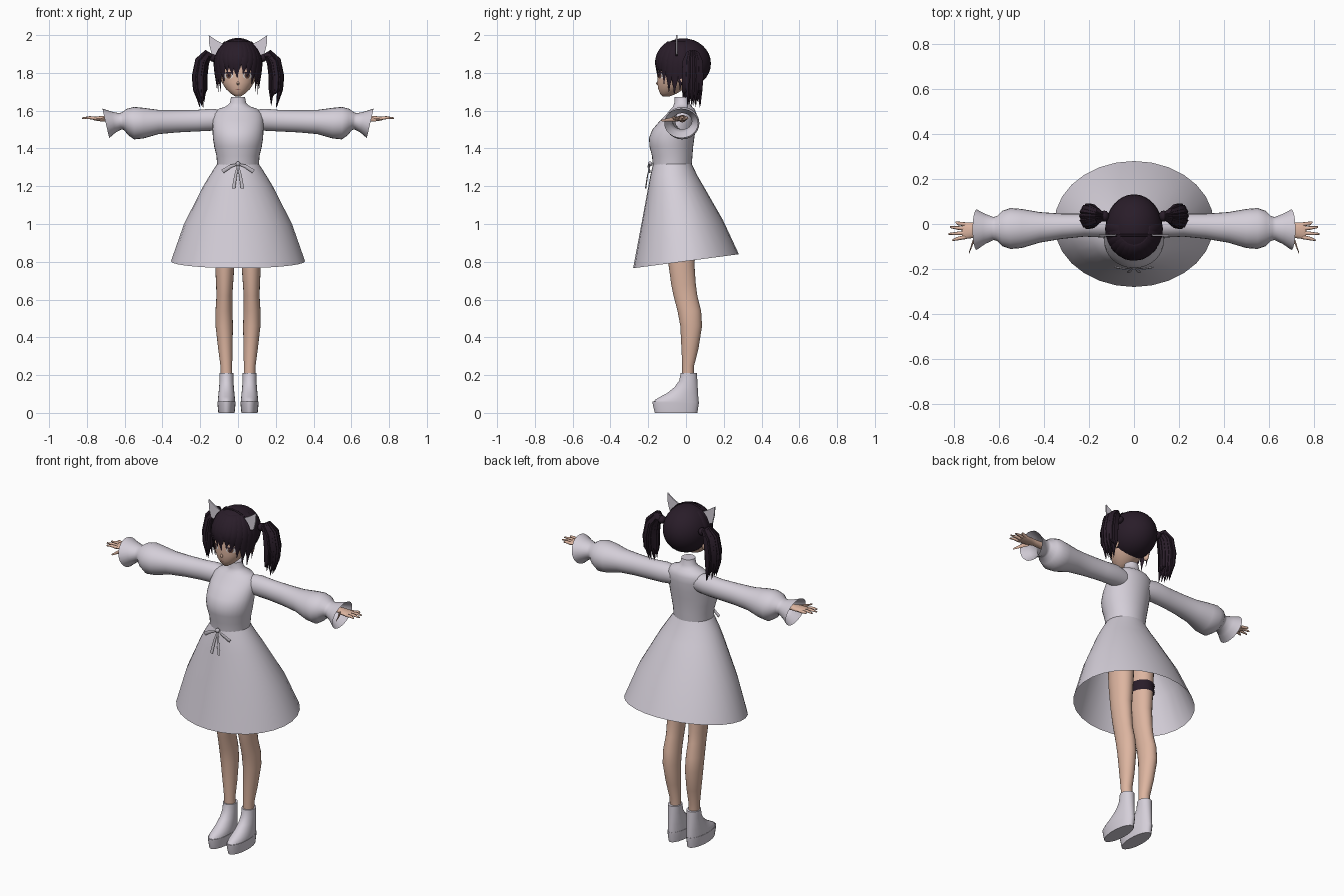
import bpy, bmesh, math, random
from mathutils import Vector as V

if "Cube" in bpy.data.objects:
    bpy.data.objects.remove(bpy.data.objects["Cube"])
random.seed(4)
parts = []


def material(name, *rgb):
    m = bpy.data.materials.new(name)
    m.use_nodes = True
    m.diffuse_color = (*rgb, 1)
    m.node_tree.nodes["Principled BSDF"].inputs["Base Color"].default_value = (*rgb, 1)
    return m


cloth = material("pale lilac cloth", 0.66, 0.62, 0.69)
trim = material("grey ribbon", 0.52, 0.49, 0.54)
skin = material("skin", 0.72, 0.46, 0.35)
hair = material("dark plum hair", 0.022, 0.012, 0.022)
white = material("eye white", 0.75, 0.7, 0.7)
brown = material("brown iris", 0.13, 0.06, 0.04)
rose = material("rose lips", 0.4, 0.16, 0.14)


def finish(name, bm, mat):
    bmesh.ops.recalc_face_normals(bm, faces=bm.faces)
    me = bpy.data.meshes.new(name)
    bm.to_mesh(me)
    bm.free()
    me.materials.append(mat)
    ob = bpy.data.objects.new(name, me)
    bpy.context.collection.objects.link(ob)
    parts.append(ob)
    return ob


def loft(name, rings, mat, n=24, caps=True):
    """Skin a row of ellipses, each given as centre and two half axes."""
    bm = bmesh.new()
    rows = []
    for c, u, v in rings:
        angles = [math.tau * i / n for i in range(n)]
        rows.append([bm.verts.new(V(c) + V(u) * math.cos(a) + V(v) * math.sin(a)) for a in angles])
    for a, b in zip(rows, rows[1:]):
        for i in range(n):
            j = (i + 1) % n
            bm.faces.new((a[i], a[j], b[j], b[i]))
    if caps:
        bm.faces.new(rows[0])
        bm.faces.new(rows[-1])
    return finish(name, bm, mat)


def level(z, rx, front, back, x=0, tilt=0):
    """Horizontal ellipse from its half width and its front and back limits."""
    return (x, (front + back) / 2, z), (rx, 0, 0), (0, (back - front) / 2, tilt)


def tube(name, pts, radii, mat, depth=1.0, n=8):
    """Tapered strand whose second axis stays along y."""
    pts = [V(p) for p in pts]
    rings = []
    for i, (p, r) in enumerate(zip(pts, radii)):
        t = pts[min(i + 1, len(pts) - 1)] - pts[max(i - 1, 0)]
        rings.append((p, t.cross(V((0, 1, 0))).normalized() * r, (0, r * depth, 0)))
    return loft(name, rings, mat, n)


def ball(name, centre, radii, mat, seg=28):
    bm = bmesh.new()
    bmesh.ops.create_uvsphere(bm, u_segments=seg, v_segments=seg // 2, radius=1)
    for v in bm.verts:
        v.co = V(centre) + V([a * b for a, b in zip(v.co, radii)])
    return finish(name, bm, mat)


# Dress
loft("bodice", [level(*r) for r in (
    (1.305, .11, -.175, .03), (1.36, .114, -.18, .034), (1.41, .126, -.193, .038),
    (1.455, .133, -.196, .044), (1.5, .135, -.178, .05), (1.55, .135, -.135, .055),
    (1.585, .128, -.1, .055), (1.61, .1, -.08, .045), (1.622, .065, -.068, .03),
    (1.64, .043, -.062, .02), (1.672, .037, -.06, .015))], cloth, 32)
loft("skirt", [level(1.32, .109, -.174, .03), level(1.26, .148, -.188, .058),
               level(1.2, .184, -.2, .09, tilt=.005), level(1.0, .286, -.24, .195, tilt=.022),
               level(.803, .355, -.28, .28, tilt=.037)], cloth, 28, False)
loft("hips", [level(1.3, .09, -.15, .02), level(1.18, .125, -.13, .06),
              level(1.08, .13, -.12, .07), level(1.02, .08, -.09, .05)], cloth)

# Waist bow
ball("bow_knot", (0, -.19, 1.318), (.013, .012, .013), trim, 12)
for s in (-1, 1):
    tube("bow_loop", [(0, -.19, 1.318), (s * .04, -.2, 1.305), (s * .082, -.192, 1.278)],
         (.004, .009, .011), trim, .4)
    tube("bow_tail", [(0, -.19, 1.315), (s * .012, -.203, 1.26), (s * .024, -.214, 1.188)],
         (.004, .007, .009), trim, .4)

for s in (-1, 1):
    # Sleeve with a pinched wrist and a flared open cuff
    sleeve = [((s * x, y, z), (0, ry, 0), (s * lean, 0, rz)) for x, y, z, ry, rz, lean in (
        (.06, -.01, 1.55, .045, .05, 0), (.14, -.005, 1.552, .055, .058, 0),
        (.22, -.005, 1.547, .051, .057, 0), (.32, -.01, 1.544, .056, .059, 0),
        (.42, -.015, 1.54, .068, .064, 0), (.5, -.02, 1.534, .087, .081, 0),
        (.55, -.02, 1.534, .091, .086, 0), (.585, -.02, 1.54, .079, .07, .004),
        (.61, -.02, 1.544, .055, .046, .006), (.625, -.02, 1.544, .051, .043, .008),
        (.66, -.022, 1.54, .066, .056, .012), (.7, -.025, 1.533, .09, .078, .018))]
    loft("sleeve", sleeve, cloth, 24, False)

    # Hand
    loft("palm", [((s * x, y, 1.558), (0, ry, 0), (0, 0, rz)) for x, y, ry, rz in (
        (.6, -.02, .022, .02), (.68, -.022, .021, .016), (.715, -.028, .034, .014),
        (.755, -.03, .037, .011), (.765, -.03, .034, .008))], skin, 16)
    for base, tip, end in ((-.002, .008, .792), (-.021, -.014, .818),
                           (-.04, -.044, .826), (-.058, -.072, .808)):
        tube("finger", [(s * .75, base, 1.558), (s * .785, (base + tip) / 2, 1.563), (s * end, tip, 1.56)],
             (.0095, .008, .004), skin)
    tube("thumb", [(s * .7, -.045, 1.556), (s * .718, -.085, 1.552), (s * .734, -.13, 1.548)],
         (.014, .01, .004), skin)

    # Leg and ankle boot
    loft("leg", [level(z, rx, f, b, s * x) for z, rx, f, b, x in (
        (.18, .03, -.02, .042, .06), (.25, .031, -.02, .043, .062), (.34, .038, -.024, .066, .067),
        (.46, .046, -.03, .085, .073), (.54, .045, -.045, .08, .074), (.62, .042, -.066, .06, .072),
        (.68, .045, -.078, .052, .071), (.78, .051, -.092, .045, .07),
        (.92, .059, -.105, .052, .069), (1.1, .064, -.11, .06, .068))], skin)
    loft("boot", [level(z, rx, f, b, s * .061) for z, rx, f, b in (
        (.212, .037, -.028, .058), (.17, .037, -.036, .06), (.135, .039, -.062, .062),
        (.105, .042, -.1, .064), (.085, .044, -.137, .065), (.07, .046, -.163, .066),
        (.055, .046, -.174, .066))], cloth)
    loft("platform_sole", [level(z, rx, f, b, s * .061) for z, rx, f, b in (
        (.06, .048, -.177, .068), (.05, .048, -.177, .068), (.0, .043, -.165, .06))], cloth)
    ball("ear", (s * .106, -.025, 1.772), (.014, .02, .032), skin, 14)

# Thigh garter on the right leg
loft("garter", [level(z, r, -.045 - r, -.01 + r, -.069) for z, r in (
    (.95, .063), (.94, .069), (.92, .065), (.9, .069), (.89, .063))], hair, 24, False)

# Head
FACE = ((1.674, .012, -.122, -.09), (1.69, .038, -.137, -.05), (1.715, .064, -.147, -.01),
        (1.75, .086, -.152, .03), (1.79, .098, -.151, .06), (1.84, .104, -.149, .08),
        (1.9, .1, -.135, .085), (1.95, .06, -.09, .05))
loft("head", [level(*r) for r in FACE], skin, 36)
tube("nose", [(0, -.143, 1.765), (0, -.153, 1.743), (0, -.149, 1.735)], (.003, .007, .003), skin)


def face_y(x, z):
    for a, b in zip(FACE, FACE[1:]):
        if a[0] <= z <= b[0]:
            t = (z - a[0]) / (b[0] - a[0])
            rx, f, k = [a[i] + (b[i] - a[i]) * t for i in (1, 2, 3)]
            return (f + k) / 2 - (k - f) / 2 * math.sqrt(max(0, 1 - (x / rx) ** 2))
    return -.15


def patch(name, x, z, rx, rz, lift, mat):
    """Thin oval plate that follows the face."""
    bm = bmesh.new()
    rows = []
    for r in (.02, .5, 1):
        row = []
        for i in range(16):
            a = math.tau * i / 16
            px, pz = x + rx * r * math.cos(a), z + rz * r * math.sin(a)
            row.append(bm.verts.new((px, face_y(px, pz) - lift, pz)))
        rows.append(row)
    bm.faces.new(rows[0])
    for a, b in zip(rows, rows[1:]):
        for i in range(16):
            bm.faces.new((a[i - 1], a[i], b[i], b[i - 1]))
    finish(name, bm, mat)


for s in (-1, 1):
    patch("eye_white", s * .05, 1.785, .024, .016, .002, white)
    patch("iris", s * .049, 1.786, .014, .016, .004, brown)
    patch("pupil", s * .049, 1.786, .006, .008, .006, hair)
    patch("upper_lash", s * .051, 1.8, .027, .004, .006, hair)
    patch("eyebrow", s * .05, 1.826, .022, .003, .003, hair)
patch("mouth", 0, 1.713, .013, .0025, .002, rose)

# Hair cap with the face side opened
cap = ball("hair_cap", (0, -.015, 1.85), (.126, .147, .133), hair, 32)
bm = bmesh.new()
bm.from_mesh(cap.data)
opening = [f for f in bm.faces if f.calc_center_median().y < -.055 and f.calc_center_median().z < 1.86]
bmesh.ops.delete(bm, geom=opening, context="FACES")
bm.to_mesh(cap.data)
bm.free()

# Fringe and side locks
for deg, tip in ((-88, 1.71), (-74, 1.69), (-60, 1.7), (-46, 1.745), (-33, 1.795), (-20, 1.785),
                 (-7, 1.77), (6, 1.805), (19, 1.79), (32, 1.775), (46, 1.74), (60, 1.7),
                 (74, 1.685), (88, 1.71)):
    a = math.radians(deg)
    rings = []
    for k in range(9):
        t = k / 8
        z = 1.965 + (tip - 1.965) * t
        r = math.sqrt(1 - ((z - 1.85) / .14) ** 2) if z > 1.85 else 1 - .6 * (1.85 - z)
        w = (.014 + .012 * math.sin(math.pi * min(1, t * 1.1))) * min(1, (1.04 - t) * 2.6)
        b = a + .1 * t * t * (1 if deg < 0 else -1)
        rings.append(((.122 * math.sin(b) * r, -.015 - .142 * math.cos(b) * r, z),
                      (w * math.cos(a), w * math.sin(a), 0),
                      (.3 * w * math.sin(a), -.3 * w * math.cos(a), 0)))
    loft("fringe_lock", rings, hair, 8)

# Pigtails: bundles of tapered strands
for s in (-1, 1):
    ball("hair_tie", (s * .132, .035, 1.88), (.022, .025, .022), hair, 12)
    for k in range(13):
        a = math.tau * k / 13
        dx, dy = .024 * math.cos(a), .042 * math.sin(a)
        drop = random.uniform(0, .09)
        path = [(.125, .035, 1.88), (.16 + dx * .4, .035 + dy * .5, 1.9 + dx * .3),
                (.19 + dx * .8, .035 + dy * .9, 1.86 + dx * .3), (.203 + dx, .035 + dy, 1.78),
                (.2 + dx, .033 + dy, 1.71), (.19 + dx * .6, .03 + dy * 1.1, 1.61 + drop)]
        tube("pigtail_strand", [(s * x, y, z) for x, y, z in path],
             (.01, .015, .018, .018, .014, .001), hair, 1, 6)
    # Upturned flick above the tie
    for y, x in ((.085, .2), (-.02, .21), (.05, .225)):
        tube("pigtail_flick", [(s * .13, .035, 1.88), (s * .17, (y + .035) / 2, 1.89), (s * x, y, 1.83)],
             (.008, .01, .001), hair, 1, 6)

# Pointed ear ribbons on a thin band
for s in (-1, 1):
    bm = bmesh.new()
    outline = ((.06, 1.945), (.078, 1.952), (.115, 1.973), (.155, 2.0), (.152, 1.95), (.14, 1.9), (.11, 1.89))
    face = bm.faces.new([bm.verts.new((s * x, -.054, z)) for x, z in outline])
    new = bmesh.ops.extrude_face_region(bm, geom=[face])["geom"]
    bmesh.ops.translate(bm, vec=(0, .008, 0), verts=[g for g in new if isinstance(g, bmesh.types.BMVert)])
    finish("ear_ribbon", bm, cloth)
arc = [math.pi * (.1 + .8 * i / 16) for i in range(17)]
tube("head_band", [(.125 * math.cos(a), -.05, 1.85 + .13 * math.sin(a)) for a in arc], [.005] * 17, hair)

# Smooth shading with crisp edges
bpy.ops.object.select_all(action="DESELECT")
for ob in parts:
    ob.select_set(True)
bpy.context.view_layer.objects.active = parts[0]
bpy.ops.object.shade_smooth_by_angle(angle=math.radians(50))
